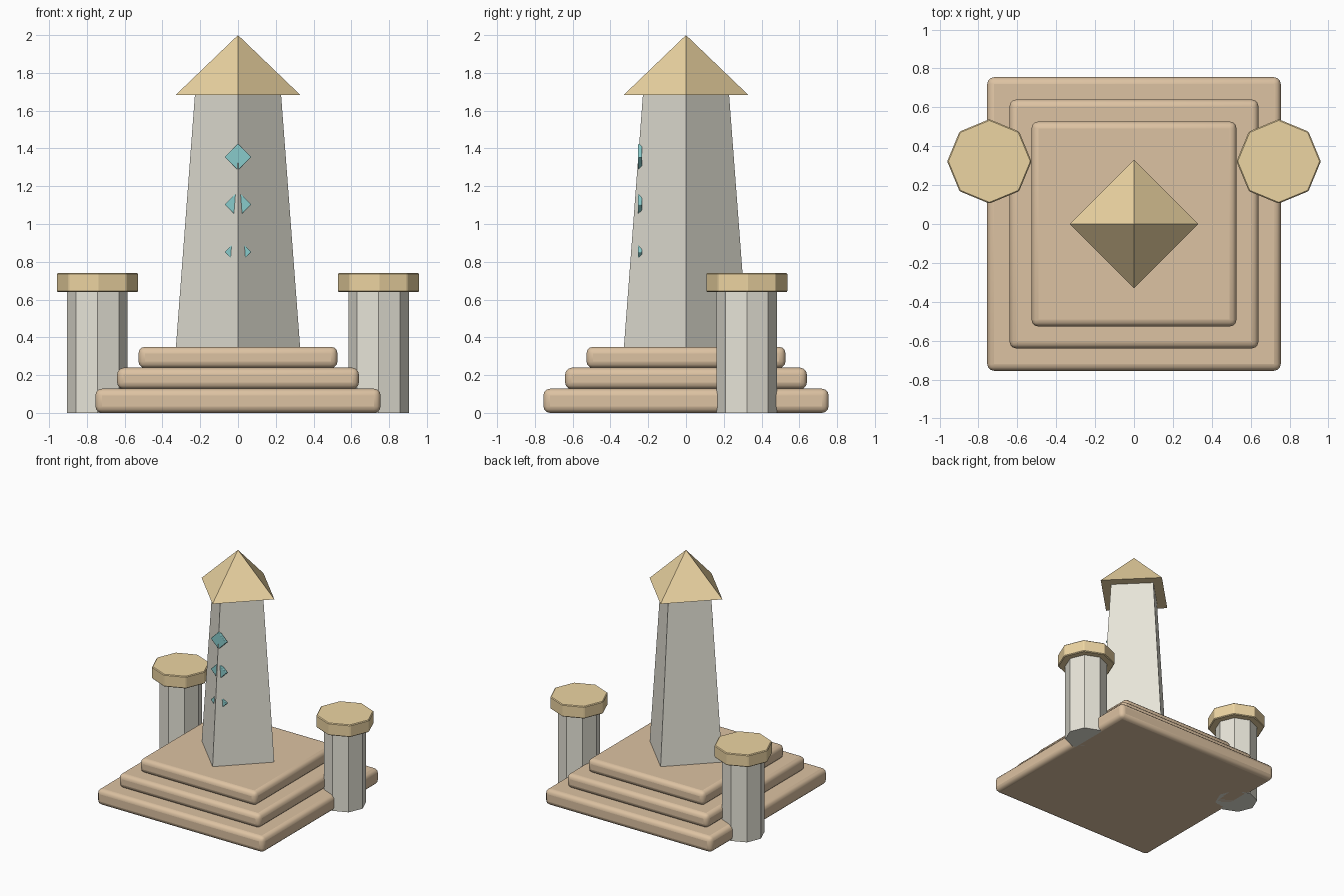
import bpy
from math import radians

if "Cube" in bpy.data.objects:
    bpy.data.objects.remove(bpy.data.objects["Cube"])


def material(name, rgb):
    m = bpy.data.materials.new(name)
    m.diffuse_color = (*rgb, 1)
    m.use_nodes = True
    m.node_tree.nodes["Principled BSDF"].inputs["Base Color"].default_value = m.diffuse_color
    return m


STONE = material("pale_stone", (0.80, 0.78, 0.69))
WOOD = material("tan_step", (0.72, 0.54, 0.36))
GOLD = material("gold", (0.84, 0.66, 0.36))
TEAL = material("teal", (0.25, 0.60, 0.60))


def finish(name, mat, bevel=0, segments=2, smooth=False):
    ob = bpy.context.object
    ob.name = name
    ob.data.materials.append(mat)
    if bevel:
        mod = ob.modifiers.new("rounded_edges", 'BEVEL')
        mod.width = bevel
        mod.segments = segments
    if smooth:
        bpy.ops.object.shade_smooth_by_angle(angle=radians(35))
    return ob


def box(name, loc, size, mat, bevel, segments, rot=(0, 0, 0)):
    bpy.ops.mesh.primitive_cube_add(size=1, location=loc, rotation=rot)
    ob = bpy.context.object
    ob.scale = size
    bpy.ops.object.transform_apply(location=False, rotation=False, scale=True)
    return finish(name, mat, bevel, segments, smooth=True)


def prism(name, sides, r1, r2, x, y, z0, z1, mat, bevel=0):
    # A corner of the polygon always lies on the x and y axes
    bpy.ops.mesh.primitive_cone_add(vertices=sides, radius1=r1, radius2=r2,
                                    depth=z1 - z0, location=(x, y, (z0 + z1) / 2))
    return finish(name, mat, bevel, 1)


# Stepped base
for i, (half, z0, z1) in enumerate([(0.755, 0, 0.128), (0.64, 0.126, 0.239), (0.527, 0.237, 0.35)]):
    box(f"step_{i + 1}", (0, 0, (z0 + z1) / 2), (2 * half, 2 * half, z1 - z0), WOOD, 0.035, 3)

# Tapered square tower and pyramid roof, both turned corner-forward
prism("tower", 4, 0.329, 0.228, 0, 0, 0.345, 1.685, STONE)
prism("roof", 4, 0.33, 0, 0, 0, 1.683, 2.0, GOLD)

# Thin diamond plates set into the front edge of the tower
for i, z in enumerate([1.354, 1.103, 0.852]):
    box(f"diamond_{i + 1}", (0, -0.243, z), (0.1, 0.022, 0.1), TEAL, 0.004, 2, (0, radians(45), 0))

# Pair of octagonal pillars with caps
for side, x in (("left", -0.744), ("right", 0.744)):
    prism(f"{side}_pillar", 8, 0.16, 0.16, x, 0.322, 0, 0.65, STONE)
    prism(f"{side}_pillar_cap", 8, 0.217, 0.217, x, 0.322, 0.64, 0.74, GOLD, 0.006)
